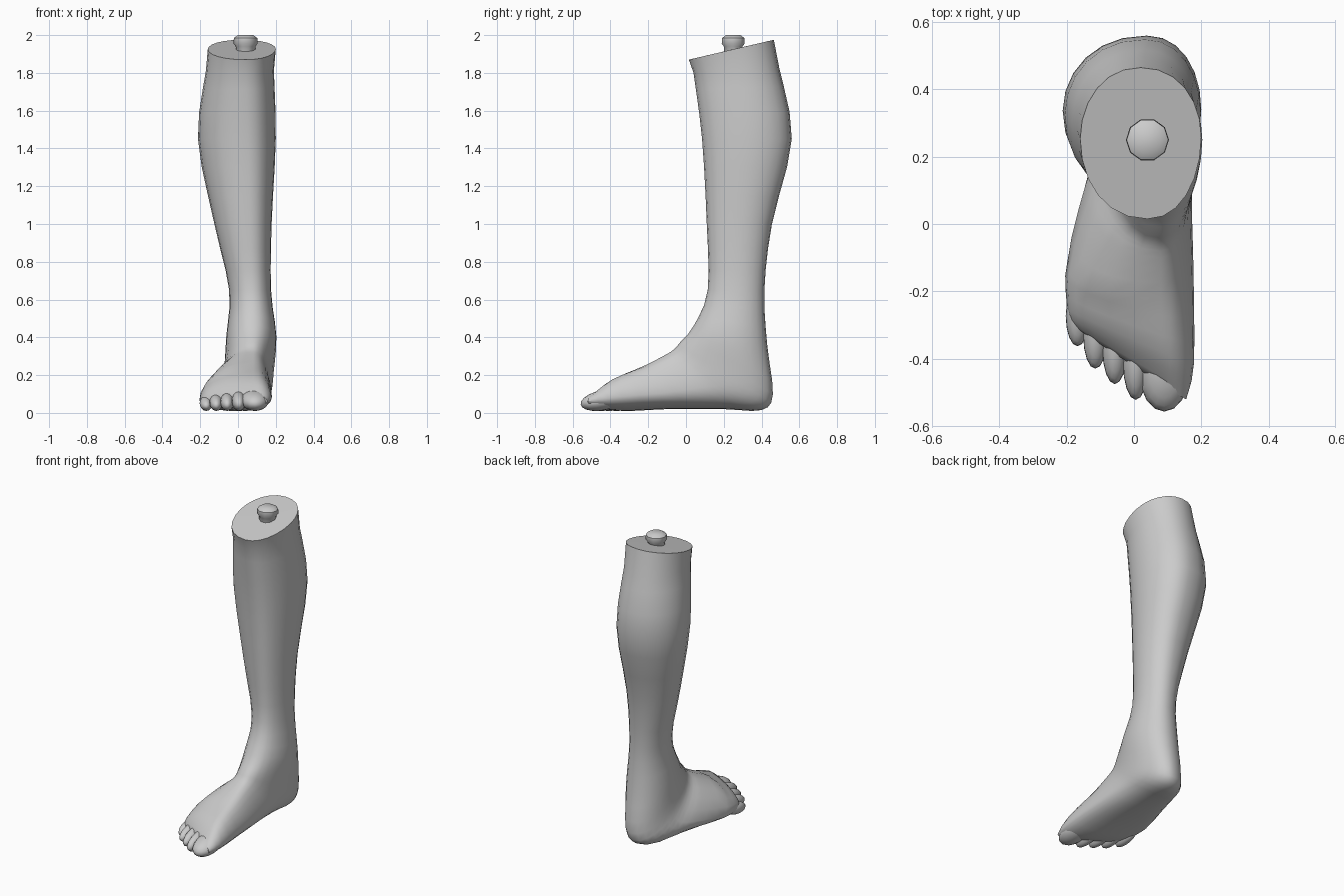
import bpy, bmesh, math
from mathutils import Matrix, Vector

if "Cube" in bpy.data.objects:
    bpy.data.objects.remove(bpy.data.objects["Cube"])

N = 24       # points round each section
STEPS = 3    # sections between two stations


def clamp(v):
    return min(1.0, max(0.0, v))


def spline(keys, u):
    """Smooth curve through the stations, evaluated at station number u."""
    i = min(int(u), len(keys) - 2)
    t = u - i
    p = [keys[min(max(i + k, 0), len(keys) - 1)] for k in (-1, 0, 1, 2)]
    return [b + .5 * t * (c - a + t * (2*a - 5*b + 4*c - d + t * (3*(b - c) + d - a)))
            for a, b, c, d in zip(*p)]


def section(station, u):
    """Egg section from the back/sole pole to the front/instep pole; it flattens along the foot."""
    yf, zf, yb, zb, x0, x1 = station
    foot, toe = clamp((u - 5) / 3), clamp((u - 8) / 2)
    xf = min(.08, .04 + .012 * u)
    xb = min(.08, .02 + .018 * u) - .09 * foot
    outer = .47 - .27 * foot + .25 * toe      # height of the widest point, outer side
    inner = .46 - .10 * foot + .08 * toe      # higher on the arch side
    skew = -.65 * toe ** .6                   # slant of the toe line
    pts = []
    for i in range(N):
        a = 2 * math.pi * i / N
        c, s = math.cos(a), math.sin(a)
        m, side = (inner, x1) if c > 0 else (outer, x0)
        t = m + ((1 - m) if s > 0 else m) * s
        w = abs(c) ** .92
        x = (xb + (xf - xb) * t) * (1 - w) + side * w
        pts.append(Vector((x, yb + (yf - yb) * t + skew * (x - xf),
                           max(.002, zb + (zf - zb) * t))))
    return pts


def finish(name, bm, angle):
    bmesh.ops.recalc_face_normals(bm, faces=bm.faces)
    me = bpy.data.meshes.new(name)
    bm.to_mesh(me)
    bm.free()
    ob = bpy.data.objects.new(name, me)
    bpy.context.collection.objects.link(ob)
    bpy.ops.object.select_all(action='DESELECT')
    ob.select_set(True)
    bpy.context.view_layer.objects.active = ob
    bpy.ops.object.shade_smooth_by_angle(angle=math.radians(angle))


def loft(name, rings, angle=45):
    bm = bmesh.new()
    rows = [[bm.verts.new(p) for p in r] for r in rings]
    n = len(rows[0])
    for a, b in zip(rows, rows[1:]):
        for i in range(n):
            j = (i + 1) % n
            bm.faces.new((a[i], a[j], b[j], b[i]))
    bm.faces.new(rows[0])
    bm.faces.new(rows[-1])
    finish(name, bm, angle)


# Lower leg and foot: sections swing from level (calf) to upright (toes)
# front y,z   back y,z   x min,max
stations = [
    (.04, 1.8, .495, 1.82, -.17, .19),
    (.085, 1.45, .56, 1.45, -.212, .2),
    (.11, 1.0, .455, 1.0, -.125, .178),
    (.115, .65, .415, .65, -.047, .175),
    (.04, .46, .43, .36, -.062, .203),
    (-.03, .375, .46, .1, -.075, .19),
    (-.06, .34, .4, .015, -.1, .182),
    (-.1, .312, .2, .02, -.145, .172),
    (-.22, .25, -.1, .02, -.2, .177),
    (-.38, .18, -.37, .01, -.198, .178),
    (-.475, .1, -.47, .03, -.17, .155),
]
skin = [section(spline(stations, k / STEPS), k / STEPS)
        for k in range((len(stations) - 1) * STEPS + 1)]

# Open upper end: tilted rim dipping towards the middle
rim = section((.015, 1.87, .465, 1.975, -.16, .2), 0)
hub = Vector((.04, .25, 1.925))
cap = [[hub + (p - hub) * k for p in rim] for k in (.25, .6)]
loft("lower_leg_and_foot", cap + [rim] + skin)

# Bone stub
stub = [(.05, 1.88), (.052, 1.94), (.064, 1.955), (.062, 1.985), (.04, 2.0)]
loft("bone_stub", [[Vector((.04 + r * math.cos(k * math.pi / 5),
                            .25 + r * math.sin(k * math.pi / 5), z))
                    for k in range(10)] for r, z in stub], 50)

# Toes: shrinking ellipsoids placed by their tips
tips = [(.09, -.56), (.005, -.525), (-.057, -.478), (-.115, -.432), (-.168, -.365)]
names = ["big_toe", "second_toe", "third_toe", "fourth_toe", "little_toe"]
for k, (name, (x, y)) in enumerate(zip(names, tips)):
    width = .039 - .001 * k if k else .075
    length, height = .12 - .007 * k, .053 - .004 * k
    bm = bmesh.new()
    mat = (Matrix.Translation((x, y + length, height + .014))
           @ Matrix.Rotation(math.radians(11), 4, 'X')
           @ Matrix.Diagonal((width, length, height, 1)))
    bmesh.ops.create_uvsphere(bm, u_segments=16, v_segments=10, radius=1, matrix=mat)
    for v in bm.verts:
        v.co.z = max(v.co.z, 0)
    finish(name, bm, 60)
